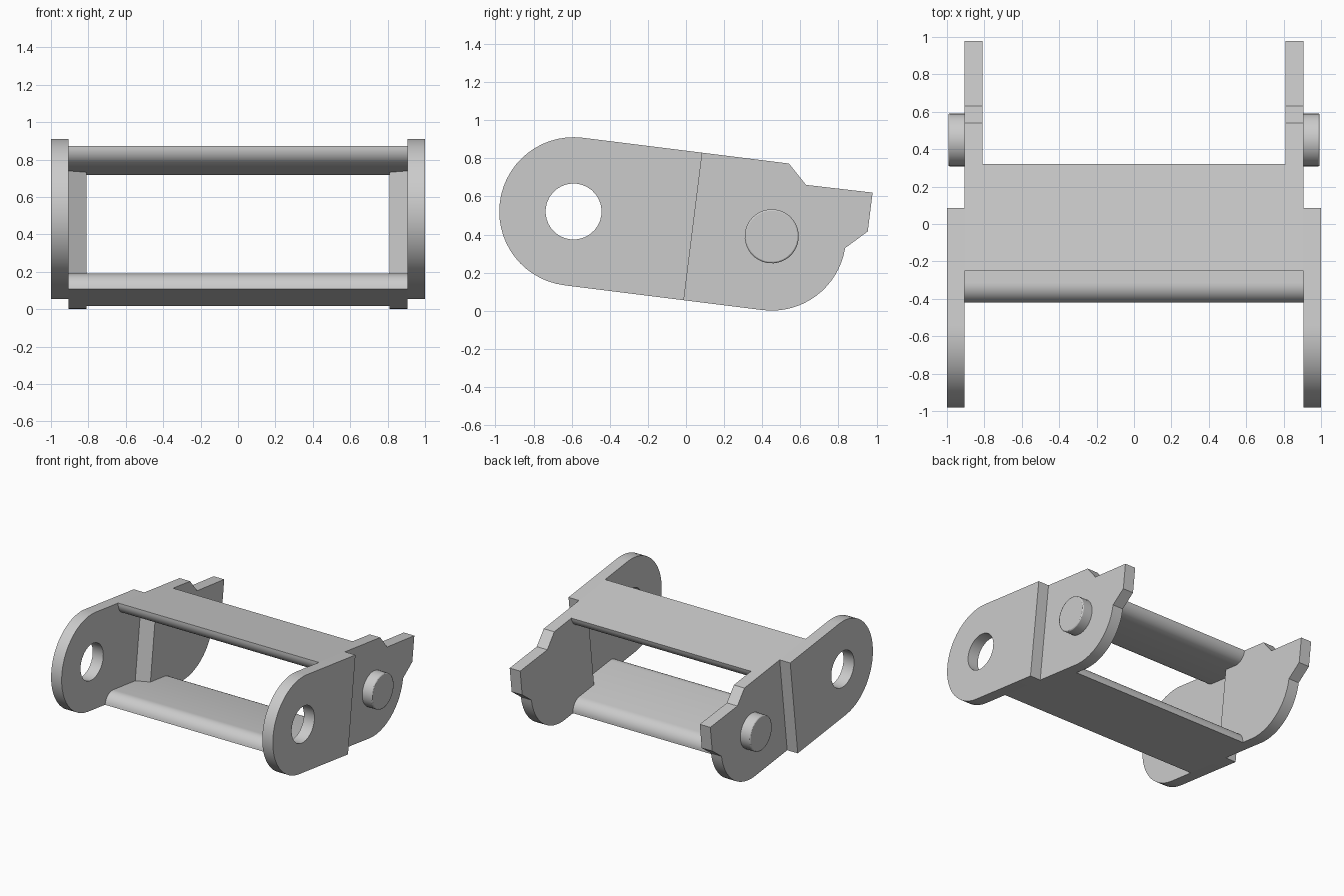
import bpy, bmesh
from math import sin, cos, radians, atan2

if "Cube" in bpy.data.objects:
    bpy.data.objects.remove(bpy.data.objects["Cube"])

TILT = atan2(0.13, 1.04)      # the link slopes down toward the back
Y0, Z0 = -0.59, 0.521         # centre of the front hole
R = 0.39                      # half height of the link
PITCH = 1.048                 # hole to pin distance
T = 0.095                     # plate thickness


def arc(u, w, r, a0, a1, n):
    return [(u + r * cos(radians(a0 + (a1 - a0) * i / n)),
             w + r * sin(radians(a0 + (a1 - a0) * i / n))) for i in range(n + 1)]


def circle(u, w, r, n=32):
    return arc(u, w, r, 0, 360, n)[:-1]


def prism(name, loops, x0, x1, mirror=True, slant=0.0):
    """Extrude link-space (u, w) outlines along x, then tilt into place."""
    bm = bmesh.new()
    edges = []
    for loop in loops:
        vs = [bm.verts.new((x0, u, w)) for u, w in loop]
        edges += [bm.edges.new((vs[i - 1], vs[i])) for i in range(len(vs))]
    bmesh.ops.triangle_fill(bm, use_beauty=True, use_dissolve=False,
                            edges=edges, normal=(1, 0, 0))
    bmesh.ops.dissolve_limit(bm, angle_limit=0.01, verts=bm.verts[:],
                             edges=[e for e in bm.edges if len(e.link_faces) == 2])
    ext = bmesh.ops.extrude_face_region(bm, geom=bm.faces[:], use_keep_orig=True)
    for v in ext["geom"]:
        if isinstance(v, bmesh.types.BMVert):
            v.co.x = x1
    # slanted front end on the inner face
    if slant:
        umin = min(v.co.y for v in bm.verts)
        for v in bm.verts:
            if v.co.x == min(x0, x1) or abs(v.co.x - x0) < 1e-5:
                if v.co.y < umin + 1e-4:
                    v.co.y += slant
    for v in bm.verts:
        u, w = v.co.y, v.co.z
        v.co.y = Y0 + u * cos(TILT) + w * sin(TILT)
        v.co.z = Z0 - u * sin(TILT) + w * cos(TILT)
    bmesh.ops.recalc_face_normals(bm, faces=bm.faces[:])
    me = bpy.data.meshes.new(name)
    bm.to_mesh(me)
    bm.free()
    ob = bpy.data.objects.new(name, me)
    bpy.context.collection.objects.link(ob)
    bpy.ops.object.select_all(action='DESELECT')
    ob.select_set(True)
    bpy.context.view_layer.objects.active = ob
    bpy.ops.object.shade_smooth_by_angle(angle=radians(30))
    if mirror:
        ob.modifiers.new("Mirror", 'MIRROR').use_axis[0] = True
    return ob


# outer side plates: round front end with a hole
outer = arc(0, 0, R, 90, 270, 28) + [(0.632, -R), (0.632, R)]
prism("outer_side_plate", [outer, circle(0, 0, 0.147)], 1 - T, 1.0)

# inner side plates: round lower back, notched upper back
inner = [(0.60, R), (0.60, -R)] + arc(PITCH, 0, R, -90, -2, 16)
inner += [(1.545, 0.088), (1.545, 0.293), (1.193, 0.29), (1.09, R)]
prism("inner_side_plate", [inner], 1 - 2 * T, 1 - T, slant=0.06)

# pin heads on the outside
pin = prism("pin_head", [circle(PITCH, 0, 0.142)], 1 - T - 0.01, 0.993)
bev = pin.modifiers.new("Bevel", 'BEVEL')
bev.width, bev.segments = 0.008, 2
bev.limit_method = 'ANGLE'


# cross plates joining both sides, with rounded inner long edges
def cross_plate(name, u0, u1, sign):
    prof = arc(u0 + T, -R, T, 180, 90, 8) + arc(u1 - T, -R, T, 90, 0, 8)
    prism(name, [[(u, -sign * w) for u, w in prof]],
          -(1 - T), 1 - T, mirror=False)


cross_plate("top_cross_plate", 0.293, 0.868, 1)
cross_plate("bottom_cross_plate", 0.22, 0.944, -1)
